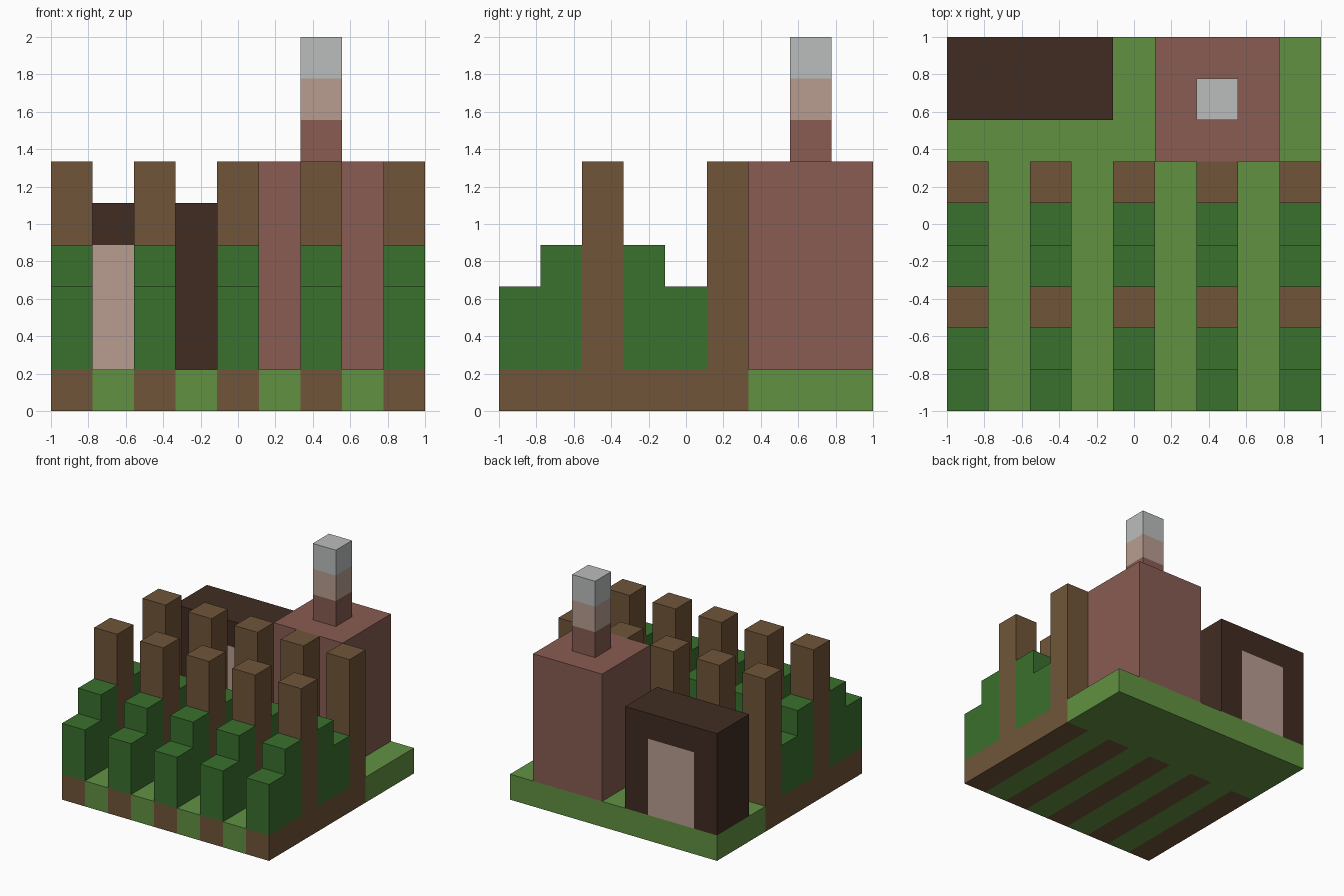
import bpy
import bmesh
from mathutils import Vector

old = bpy.data.objects.get("Cube")
if old:
    bpy.data.objects.remove(old, do_unlink=True)

CELLS = 9              # the model sits on a 9 x 9 x 9 block grid
U = 2 / CELLS


def linear(c):
    c /= 255
    return c / 12.92 if c <= 0.04045 else ((c + 0.055) / 1.055) ** 2.4


def material(name, *rgb):
    colour = (*[linear(c) for c in rgb], 1)
    mat = bpy.data.materials.new(name)
    mat.use_nodes = True
    mat.diffuse_color = colour
    mat.node_tree.nodes["Principled BSDF"].inputs["Base Color"].default_value = colour
    return mat


GRASS = material("grass_green", 98, 145, 66)
LEAF = material("leaf_green", 58, 112, 45)
WOOD = material("wood_brown", 112, 85, 57)
DARK = material("dark_brown", 64, 44, 34)
BRICK = material("brick_red", 136, 92, 82)
PALE = material("pale_clay", 184, 158, 145)
GREY = material("light_grey", 186, 190, 188)


def finish(name, bm, mats, rule=None):
    """Colour the faces by rule, then move from grid cells to world units."""
    bmesh.ops.recalc_face_normals(bm, faces=bm.faces)
    if rule:
        for f in bm.faces:
            f.material_index = rule(f.calc_center_median(), f.normal)
    for v in bm.verts:
        v.co = v.co * U - Vector((1, 1, 0))
    mesh = bpy.data.meshes.new(name)
    bm.to_mesh(mesh)
    bm.free()
    for m in mats:
        mesh.materials.append(m)
    obj = bpy.data.objects.new(name, mesh)
    bpy.context.collection.objects.link(obj)
    return obj


def box(name, lo, hi, mats, cuts=(), rule=None):
    """Box between two grid corners, sliced at (axis, position) cuts."""
    bm = bmesh.new()
    bmesh.ops.create_cube(bm, size=1)
    lo, hi = Vector(lo), Vector(hi)
    for v in bm.verts:
        v.co = (lo + hi) / 2 + v.co * (hi - lo)
    for axis, pos in cuts:
        normal = Vector((0, 0, 0))
        normal[axis] = 1
        bmesh.ops.bisect_plane(bm, geom=bm.verts[:] + bm.edges[:] + bm.faces[:],
                               plane_co=normal * pos, plane_no=normal)
    return finish(name, bm, mats, rule)


def stepped_shrub(name, x, y, direction):
    """Two-step hedge profile pushed one cell along x."""
    profile = [(0, 1), (2, 1), (2, 4), (1, 4), (1, 3), (0, 3)]
    bm = bmesh.new()
    face = bm.faces.new([bm.verts.new((x, y + direction * d, z)) for d, z in profile])
    side = bmesh.ops.extrude_face_region(bm, geom=[face])["geom"]
    bmesh.ops.translate(bm, vec=(1, 0, 0),
                        verts=[g for g in side if isinstance(g, bmesh.types.BMVert)])
    return finish(name, bm, [LEAF])


# Ground slab with soil strips under the planted rows
box("ground", (0, 0, 0), (9, 9, 1), [GRASS, WOOD],
    [(0, x) for x in range(1, CELLS)] + [(1, 6)],
    lambda c, n: int(c.y < 6 and int(min(c.x, 8.5)) % 2 == 0))

# Planted rows: front shrub, post, mirrored shrub, post
for row, x in enumerate(range(0, CELLS, 2), 1):
    stepped_shrub(f"front_shrub_{row}", x, 0, 1)
    stepped_shrub(f"rear_shrub_{row}", x, 5, -1)
    for label, y in (("front", 2), ("rear", 5)):
        box(f"{label}_post_{row}", (x, y, 1), (x + 1, y + 1, 6), [WOOD])

# Brick building and banded chimney
box("brick_building", (5, 6, 1), (8, 9, 6), [BRICK])
box("chimney", (6, 7, 6), (7, 8, 9), [BRICK, PALE, GREY], [(2, 7), (2, 8)],
    lambda c, n: min(int(c.z) - 6, 2))

# Dark shed with a flush doorway front and back
box("shed", (0, 7, 1), (4, 9, 5), [DARK, PALE], [(0, 1), (0, 3), (2, 4)],
    lambda c, n: int(abs(n.y) > 0.5 and 1 < c.x < 3 and c.z < 4))
